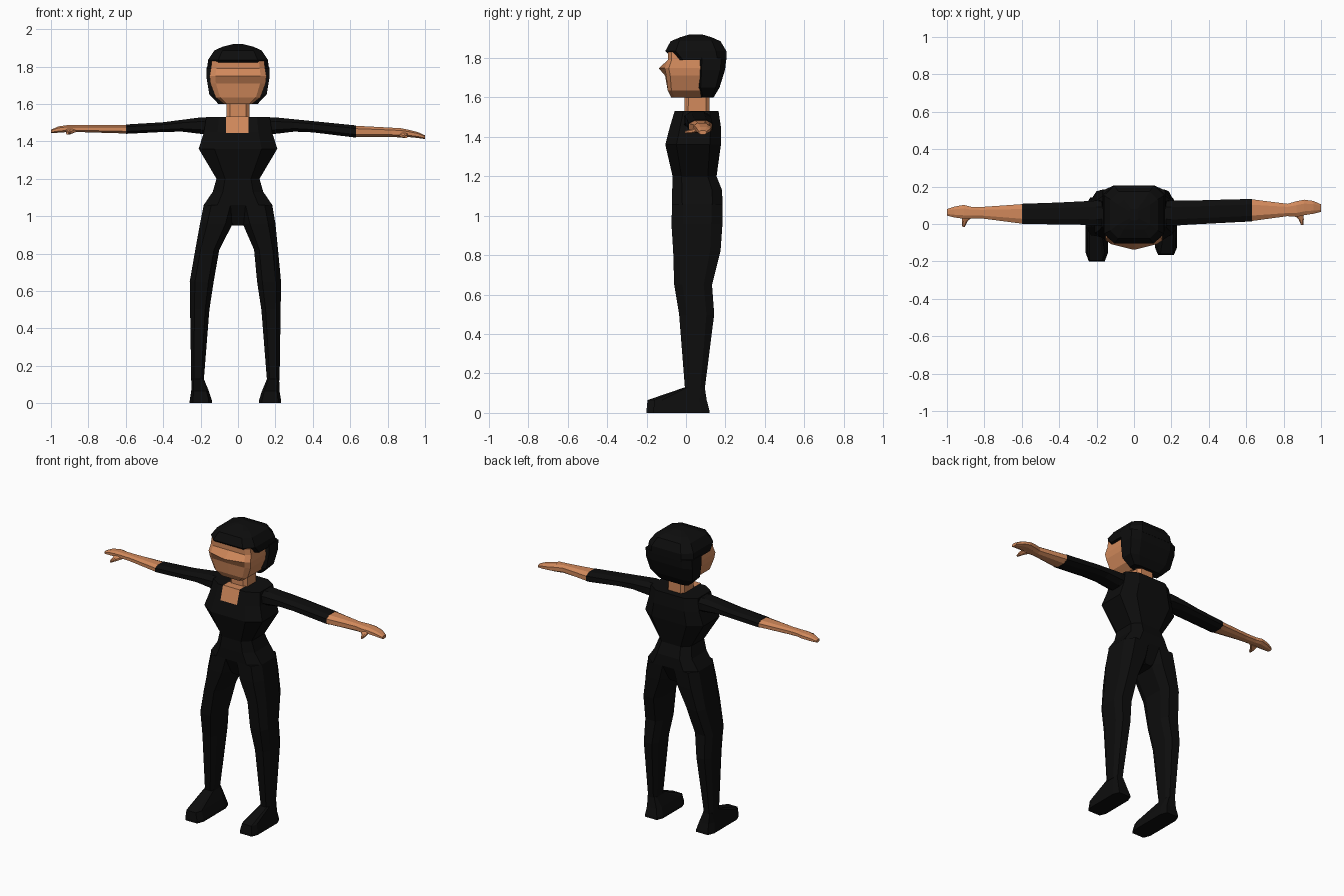
import bpy, bmesh


def material(name, rgb):
    m = bpy.data.materials.new(name)
    m.diffuse_color = (*rgb, 1)
    return m


black = material("black cloth and hair", (0.004, 0.004, 0.004))
skin = material("skin", (0.64, 0.25, 0.105))


def ring(u0, u1, v0, v1, cut, point):
    """Rectangle with cut corners and a pushed-out middle on its low-v side."""
    a, b = (u1 - u0) * cut, (v1 - v0) * cut
    m = (u0 + u1) / 2
    return [(u0 + a, v0), (m, v0 - point), (u1 - a, v0), (u1, v0 + b), (u1, v1 - b),
            (u1 - a, v1), (m, v1), (u0 + a, v1), (u0, v1 - b), (u0, v0 + b)]


def loft(name, axis, rows, mat, cut=0.25):
    """Skin rows of (t, u0, u1, v0, v1[, front point]) along an axis."""
    place = {"z": lambda t, u, v: (u, v, t),
             "x": lambda t, u, v: (t, u, v),
             "y": lambda t, u, v: (u, t, v)}[axis]
    bm = bmesh.new()
    rings = []
    for t, u0, u1, v0, v1, *p in rows:
        pts = ring(u0, u1, v0, v1, cut, p[0] if p else 0)
        rings.append([bm.verts.new(place(t, u, v)) for u, v in pts])
    n = len(rings[0])
    for lo, hi in zip(rings, rings[1:]):
        for i in range(n):
            bm.faces.new((lo[i], lo[(i + 1) % n], hi[(i + 1) % n], hi[i]))
    bm.faces.new(rings[0])
    bm.faces.new(rings[-1])
    bmesh.ops.recalc_face_normals(bm, faces=bm.faces)
    return finish(name, bm, mat)


def finish(name, bm, mat):
    me = bpy.data.meshes.new(name)
    bm.to_mesh(me)
    bm.free()
    me.materials.append(mat)
    ob = bpy.data.objects.new(name, me)
    bpy.context.collection.objects.link(ob)
    return ob


def sym(rows):
    """Rows of (z, half width, front, back[, point]) centred on x = 0."""
    return [(r[0], -r[1], r[1], *r[2:]) for r in rows]


# Torso from crotch to shoulders
loft("torso", "z", sym([
    (0.95, 0.035, -0.02, 0.13), (1.06, 0.183, -0.07, 0.185), (1.13, 0.135, -0.07, 0.183),
    (1.20, 0.115, -0.068, 0.155), (1.36, 0.21, -0.105, 0.177),
    (1.45, 0.182, -0.082, 0.177), (1.53, 0.17, -0.058, 0.165)]), black, 0.2)

# Neck and the square neckline opening
loft("neck", "z", sym([(1.48, 0.062, -0.01, 0.12), (1.65, 0.06, -0.005, 0.12)]), skin, 0.15)
bm = bmesh.new()
line = [(0.0, 1.534), (-0.062, 1.534), (-0.089, 1.445)]
strip = [[bm.verts.new((x, y, z)) for x in (-0.065, 0.055)] for y, z in line]
for a, b in zip(strip, strip[1:]):
    bm.faces.new((a[0], b[0], b[1], a[1]))
finish("neckline", bm, skin)

# Face with a ridge at nose height
loft("face", "z", sym([
    (1.60, 0.075, -0.075, 0.10), (1.635, 0.12, -0.093, 0.10), (1.71, 0.148, -0.100, 0.10, 0.006),
    (1.748, 0.152, -0.108, 0.10, 0.03), (1.79, 0.145, -0.092, 0.10), (1.83, 0.14, -0.092, 0.10)]),
    skin, 0.1)

# Bobbed hair: cap over the forehead and a block behind the face
loft("hair_cap", "z", sym([
    (1.79, 0.165, -0.06, 0.205), (1.835, 0.16, -0.105, 0.205), (1.885, 0.127, -0.078, 0.175),
    (1.905, 0.085, -0.03, 0.13), (1.92, 0.025, 0.02, 0.08)]), black, 0.17)
loft("hair_back", "z", sym([
    (1.60, 0.105, 0.075, 0.14), (1.65, 0.153, 0.055, 0.17), (1.74, 0.168, 0.055, 0.198),
    (1.80, 0.167, 0.055, 0.205)]), black, 0.17)

# Legs and feet: z, inner x, outer x, front y, back y
LEG = [(0.12, 0.155, 0.222, -0.005, 0.095), (0.50, 0.125, 0.228, -0.035, 0.143),
       (0.65, 0.102, 0.23, -0.06, 0.132), (0.82, 0.086, 0.214, -0.065, 0.175),
       (0.96, 0.025, 0.20, -0.074, 0.185), (1.06, 0.0, 0.183, -0.07, 0.185)]
FOOT = [(0.0, 0.112, 0.23, -0.18, 0.12), (0.015, 0.112, 0.23, -0.18, 0.118),
        (0.065, 0.128, 0.222, -0.175, 0.105), (0.13, 0.155, 0.22, -0.005, 0.095)]
for side, s, shift, toe in (("right", 1, 0.0, 0.015), ("left", -1, 0.028, -0.02)):
    def placed(rows):
        out = []
        for z, a, b, f, k in rows:
            d = shift * min(1, max(0, (1.0 - z) / 0.35))
            x = sorted((s * (a + d), s * (b + d)))
            out.append((z, *x, f + (toe if f < -0.15 else 0), k))
        return out
    loft(side + "_leg", "z", placed(LEG), black, 0.22)
    loft(side + "_foot", "z", placed(FOOT), black, 0.14)

# Sleeves, forearms with hands, thumbs: x, y range, z range
loft("right_sleeve", "x", [
    (0.12, 0.0, 0.12, 1.43, 1.525), (0.20, -0.01, 0.125, 1.44, 1.528),
    (0.30, -0.003, 0.125, 1.452, 1.518), (0.40, 0.002, 0.128, 1.448, 1.508),
    (0.63, 0.014, 0.134, 1.42, 1.485)], black)
loft("right_forearm_hand", "x", [
    (0.63, 0.016, 0.132, 1.422, 1.483), (0.82, 0.042, 0.108, 1.423, 1.473),
    (0.87, 0.038, 0.122, 1.421, 1.470), (0.91, 0.047, 0.130, 1.423, 1.462),
    (0.96, 0.055, 0.123, 1.418, 1.45), (1.0, 0.065, 0.105, 1.412, 1.432)], skin)
loft("right_thumb", "y", [
    (-0.005, 0.893, 0.905, 1.417, 1.43), (0.025, 0.88, 0.908, 1.417, 1.438),
    (0.06, 0.845, 0.905, 1.424, 1.452)], skin)
loft("left_sleeve", "x", [
    (-0.60, 0.0, 0.108, 1.44, 1.49), (-0.40, -0.002, 0.115, 1.45, 1.502),
    (-0.30, -0.003, 0.12, 1.452, 1.515), (-0.20, -0.01, 0.125, 1.44, 1.528),
    (-0.12, 0.0, 0.12, 1.43, 1.525)], black)
loft("left_forearm_hand", "x", [
    (-1.0, 0.045, 0.08, 1.445, 1.462), (-0.96, 0.035, 0.093, 1.446, 1.48),
    (-0.91, 0.028, 0.102, 1.45, 1.487), (-0.87, 0.03, 0.092, 1.45, 1.487),
    (-0.80, 0.028, 0.092, 1.448, 1.487), (-0.60, 0.002, 0.106, 1.442, 1.488)], skin)
loft("left_thumb", "y", [
    (-0.015, -0.918, -0.905, 1.437, 1.45), (0.015, -0.92, -0.89, 1.437, 1.46),
    (0.045, -0.92, -0.855, 1.448, 1.475)], skin)
